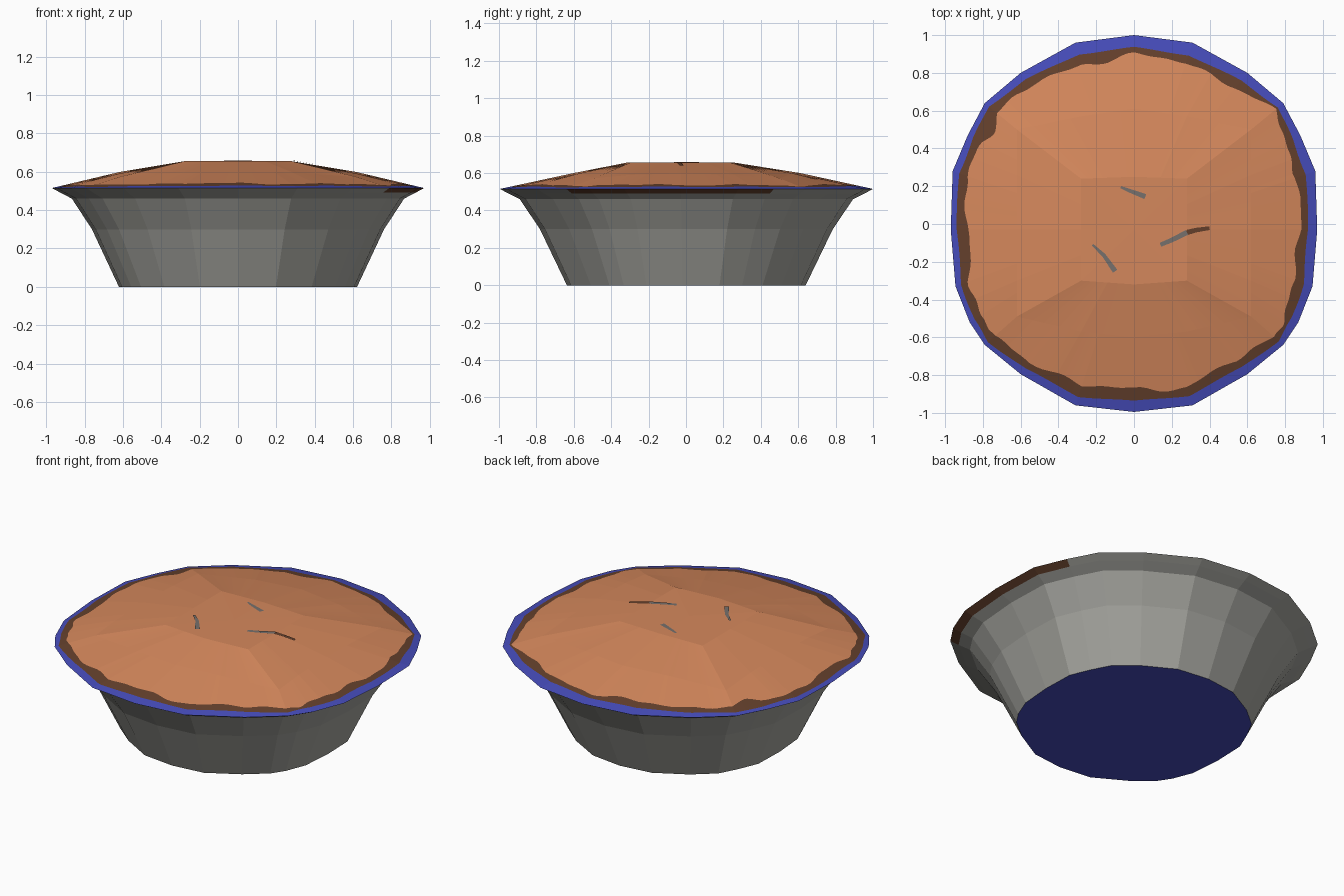
import bpy, bmesh, math
from mathutils import Vector

if "Cube" in bpy.data.objects:
    bpy.data.objects.remove(bpy.data.objects["Cube"])


def srgb(r, g, b):
    f = lambda c: (c / 255 / 12.92) if c < 10 else ((c / 255 + 0.055) / 1.055) ** 2.4
    return (f(r), f(g), f(b), 1)


def material(name, rgb):
    m = bpy.data.materials.new(name)
    m.diffuse_color = srgb(*rgb)
    m.use_nodes = True
    m.node_tree.nodes["Principled BSDF"].inputs["Base Color"].default_value = m.diffuse_color
    return m


GREY = material("dish grey", (166, 166, 160))
BLUE = material("rim blue", (70, 76, 186))
BROWN = material("baked brown", (100, 64, 44))
ORANGE = material("crust orange", (213, 136, 92))
SLIT = material("slit grey", (118, 112, 108))


def finish(name, bm, mats):
    bmesh.ops.remove_doubles(bm, verts=bm.verts, dist=1e-5)
    bmesh.ops.recalc_face_normals(bm, faces=bm.faces)
    me = bpy.data.meshes.new(name)
    bm.to_mesh(me)
    bm.free()
    for m in mats:
        me.materials.append(m)
    ob = bpy.data.objects.new(name, me)
    bpy.context.collection.objects.link(ob)
    return ob


def mirrored(right):
    """Close an outline from its right half, listed bottom to top."""
    return right + [(-x, *r) for x, *r in reversed(right) if abs(x) > 1e-6]


# 24-sided rim outline, starting at the bottom centre, anticlockwise
rim = mirrored([(0, -.995), (.31, -.96), (.6, -.795), (.79, -.64), (.87, -.52),
                (.945, -.33), (.97, -.03), (.96, .28), (.88, .47), (.79, .64),
                (.6, .80), (.31, .96), (0, 1.0)])
mid = mirrored([(0, -.60, .60), (.28, -.57, .598), (.62, -.49, .572), (.62, -.3, .59),
                (.62, -.03, .598), (.62, .26, .59), (.62, .5, .572), (.28, .57, .598),
                (0, .61, .60)])
top = mirrored([(0, -.32, .655), (.28, -.30, .655), (.28, -.03, .655),
                (.28, .24, .655), (0, .25, .657)])


def sample(poly, k, n):
    """Point k of n along a closed outline."""
    s = k * len(poly) / n
    i = int(s)
    a, b = Vector(poly[i % len(poly)]), Vector(poly[(i + 1) % len(poly)])
    return a.lerp(b, s - i)


# Dish: flared tapered wall with flat base
bm = bmesh.new()
levels = [(.64, 0), (.785, .30), (.893, .46), (.955, .491), (1, .515)]
rings = [[bm.verts.new((x * s, y * s, z)) for x, y in rim] for s, z in levels]
bm.faces.new(rings[0][::-1]).material_index = 1
for j in range(len(rings) - 1):
    a, b = rings[j], rings[j + 1]
    for i in range(24):
        k = (i + 1) % 24
        f = bm.faces.new((a[i], a[k], b[k], b[i]))
        c = f.calc_center_median()
        # browned spill under the lip on the right
        if j == 3 and -40 < math.degrees(math.atan2(c.y, c.x)) < 32:
            f.material_index = 2
finish("dish", bm, [GREY, BLUE, BROWN])

# Crust: faceted dome, with blue rim and wavy brown band
N = 192
bm = bmesh.new()
cols = []
for k in range(N):
    p3 = sample([(x, y, .515) for x, y in rim], k, N)
    p2, p1 = sample(mid, k, N), sample(top, k, N)
    a = 2 * math.pi * k / N - math.pi / 2
    wave = .03 * math.sin(9 * a + 1) + .025 * math.sin(17 * a) + .015 * math.sin(31 * a + 2)
    left = max(0, -math.cos(a))
    t_in = .72 + wave + .05 * left ** 4
    t_in -= .16 * math.exp(-((a - math.radians(140)) / .16) ** 2)
    t_out = .86 + .05 * left + .012 * math.sin(13 * a) - .03 * max(0, math.sin(a))
    cols.append([bm.verts.new(p) for p in
                 (p1, p2, p2.lerp(p3, t_in), p2.lerp(p3, t_out), p3)])
centre = bm.verts.new((0, -.03, .658))
for k in range(N):
    a, b = cols[k], cols[(k + 1) % N]
    bm.faces.new((centre, a[0], b[0]))
    for j in range(4):
        f = bm.faces.new((a[j], a[j + 1], b[j + 1], b[j]))
        f.material_index = (0, 0, 1, 2)[j]
finish("crust", bm, [ORANGE, BROWN, BLUE])


# Steam slits: thin plates lying on the crust
def slit(name, pts, mat, w0, w1):
    bm = bmesh.new()
    rows = []
    for i, (x, y) in enumerate(pts):
        p = Vector(pts[max(i - 1, 0)])
        q = Vector(pts[min(i + 1, len(pts) - 1)])
        d = (q - p).normalized()
        w = w0 + (w1 - w0) * i / (len(pts) - 1)
        z = .6595 - .168 * max(0, x - .28)
        rows.append([bm.verts.new((x - d.y * w * s, y + d.x * w * s, z)) for s in (-.5, .5)])
    for a, b in zip(rows, rows[1:]):
        bm.faces.new((a[0], b[0], b[1], a[1]))
    finish(name, bm, [mat])


slit("slit_back", [(-.07, .195), (-.02, .175), (.06, .145)], SLIT, .012, .028)
slit("slit_left", [(-.22, -.11), (-.16, -.165), (-.10, -.25)], SLIT, .012, .028)
slit("slit_right", [(.14, -.11), (.20, -.085), (.28, -.045)], SLIT, .022, .028)
slit("slit_right_end", [(.28, -.045), (.33, -.032), (.40, -.022)], BROWN, .028, .02)
